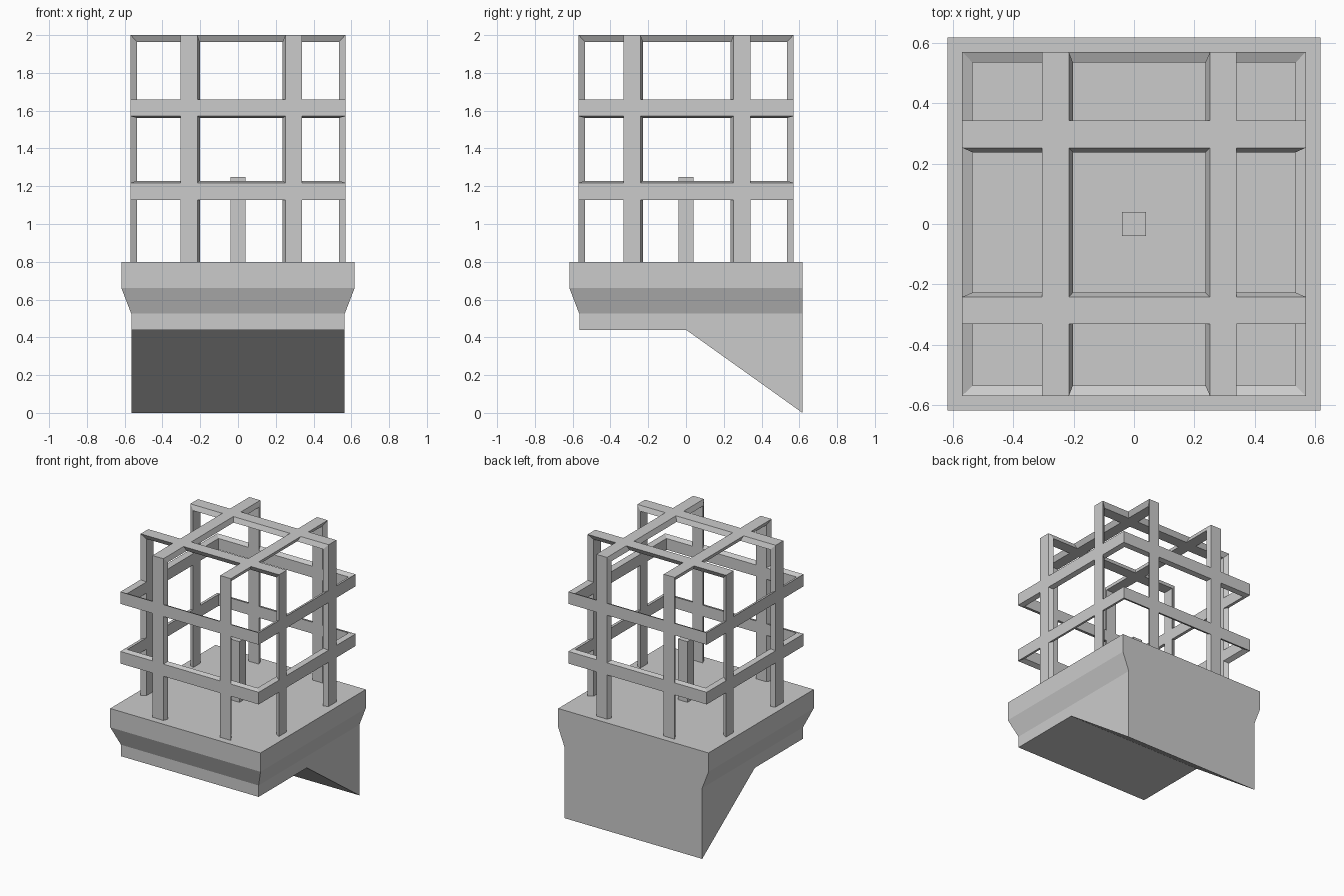
import bpy, bmesh
from mathutils import Matrix, Vector

if "Cube" in bpy.data.objects:
    bpy.data.objects.remove(bpy.data.objects["Cube"])


def finish(bm, name):
    bmesh.ops.recalc_face_normals(bm, faces=bm.faces[:])
    mesh = bpy.data.meshes.new(name)
    bm.to_mesh(mesh)
    bm.free()
    obj = bpy.data.objects.new(name, mesh)
    bpy.context.collection.objects.link(obj)
    return obj


# Base: moulded on three sides, flat back, wedge underneath at the rear
BACK = 0.617
bm = bmesh.new()
rings = []
# half width, then heights at front, middle and back
for h, zf, zm, zb in [(0.617, 0.8, 0.8, 0.8), (0.617, 0.66, 0.66, 0.66),
                      (0.565, 0.525, 0.525, 0.525), (0.565, 0.44, 0.44, 0.0)]:
    pts = [(-h, -h, zf), (h, -h, zf), (h, 0, zm),
           (h, BACK, zb), (-h, BACK, zb), (-h, 0, zm)]
    rings.append([bm.verts.new(p) for p in pts])
for a, b in zip(rings, rings[1:]):
    for i in range(6):
        j = (i + 1) % 6
        bm.faces.new((a[i], a[j], b[j], b[i]))
bm.faces.new(rings[0])
low = rings[-1]
bm.faces.new((low[0], low[1], low[2], low[5]))
bm.faces.new((low[5], low[2], low[3], low[4]))
finish(bm, "base")

# Lattice cage: strips on five sides of a box, thickened towards its centre
grid = [[-0.568, -0.305, -0.215, 0.251, 0.339, 0.568],
        [-0.568, -0.331, -0.241, 0.252, 0.342, 0.568],
        [0.74, 1.128, 1.218, 1.571, 1.66, 2.0]]
bm = bmesh.new()
for axis, side in [(0, 0), (0, 5), (1, 0), (1, 5), (2, 5)]:
    u, v = [a for a in range(3) if a != axis]
    for i in range(5):
        for j in range(5):
            if i % 2 == 0 and j % 2 == 0:
                continue  # open window
            quad = []
            for di, dj in [(0, 0), (1, 0), (1, 1), (0, 1)]:
                p = Vector()
                p[axis] = grid[axis][side]
                p[u] = grid[u][i + di]
                p[v] = grid[v][j + dj]
                quad.append(bm.verts.new(p))
            bm.faces.new(quad)
bmesh.ops.remove_doubles(bm, verts=bm.verts[:], dist=1e-4)
bmesh.ops.recalc_face_normals(bm, faces=bm.faces[:])
res = bmesh.ops.extrude_face_region(bm, geom=bm.faces[:], use_keep_orig=True)
inner = [g for g in res["geom"] if isinstance(g, bmesh.types.BMVert)]
bmesh.ops.scale(bm, verts=inner, vec=(0.94, 0.94, 0.94),
                space=Matrix.Translation((0, 0, -1.4)))
finish(bm, "lattice_cage")

# Square post in the middle
bm = bmesh.new()
bmesh.ops.create_cube(bm, size=1, matrix=Matrix.Translation((0, 0, 1.015))
                      @ Matrix.Diagonal((0.078, 0.078, 0.47, 1)))
finish(bm, "centre_post")
